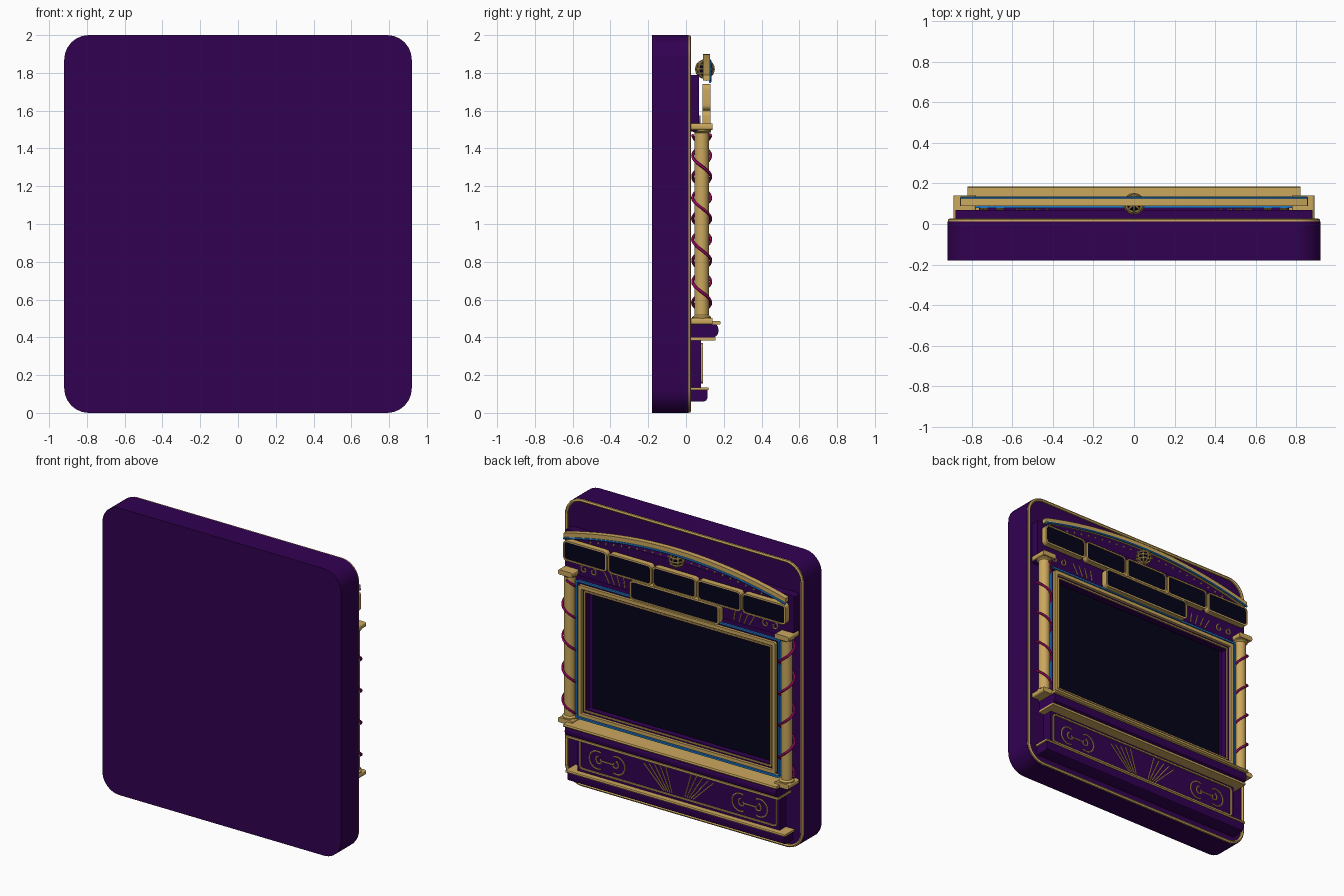
import bpy, bmesh, math
from math import sin, cos, pi

if "Cube" in bpy.data.objects:
    bpy.data.objects.remove(bpy.data.objects["Cube"])


def mat(name, r, g, b):
    m = bpy.data.materials.new(name)
    m.diffuse_color = (r, g, b, 1)
    m.use_nodes = True
    m.node_tree.nodes["Principled BSDF"].inputs["Base Color"].default_value = m.diffuse_color
    return m


PURPLE = mat("deep purple", 0.031, 0.0002, 0.083)
GOLD = mat("gold", 0.60, 0.39, 0.11)
NAVY = mat("screen navy", 0.0008, 0.0008, 0.010)
BLUE = mat("trim blue", 0.015, 0.2, 0.6)
MAGENTA = mat("vine magenta", 0.45, 0.004, 0.17)


def finish(name, bm, m):
    bmesh.ops.recalc_face_normals(bm, faces=bm.faces)
    me = bpy.data.meshes.new(name)
    bm.to_mesh(me)
    bm.free()
    me.materials.append(m)
    ob = bpy.data.objects.new(name, me)
    bpy.context.collection.objects.link(ob)
    bpy.ops.object.select_all(action='DESELECT')
    ob.select_set(True)
    bpy.context.view_layer.objects.active = ob
    bpy.ops.object.shade_smooth_by_angle(angle=math.radians(35))
    return ob


def rrect(x0, x1, z0, z1, r, n=6):
    """Rounded rectangle outline in the xz plane."""
    pts = []
    for cx, cz, a in ((x1 - r, z1 - r, 0), (x0 + r, z1 - r, 1), (x0 + r, z0 + r, 2), (x1 - r, z0 + r, 3)):
        for i in range(n + 1):
            t = (a + i / n) * pi / 2
            pts.append((cx + r * cos(t), cz + r * sin(t)))
    return pts


def prism(name, pts, y0, y1, m):
    """Outline in xz pushed through in y."""
    bm = bmesh.new()
    f = bm.faces.new([bm.verts.new((x, y0, z)) for x, z in pts])
    ex = bmesh.ops.extrude_face_region(bm, geom=[f])
    for v in ex['geom']:
        if isinstance(v, bmesh.types.BMVert):
            v.co.y = y1
    return finish(name, bm, m)


def plate(name, x0, x1, y0, y1, z0, z1, m, r=0.01):
    return prism(name, rrect(x0, x1, z0, z1, r), y0, y1, m)


def frame(name, x0, x1, z0, z1, w, y0, y1, m, r=0.02):
    """Rectangular ring of width w."""
    bm = bmesh.new()
    rings = []
    for pts, y in ((rrect(x0, x1, z0, z1, r), y0), (rrect(x0, x1, z0, z1, r), y1),
                   (rrect(x0 + w, x1 - w, z0 + w, z1 - w, max(r - w, .004)), y1),
                   (rrect(x0 + w, x1 - w, z0 + w, z1 - w, max(r - w, .004)), y0)):
        rings.append([bm.verts.new((x, y, z)) for x, z in pts])
    n = len(rings[0])
    for k in range(4):
        a, b = rings[k], rings[(k + 1) % 4]
        for i in range(n):
            bm.faces.new((a[i], a[(i + 1) % n], b[(i + 1) % n], b[i]))
    return finish(name, bm, m)


def tube(name, paths, rad, m, closed=False):
    """Round wire along one or more 3D paths."""
    cu = bpy.data.curves.new(name, 'CURVE')
    cu.dimensions = '3D'
    cu.bevel_depth = rad
    cu.bevel_resolution = 1
    cu.use_fill_caps = True
    for path in paths:
        sp = cu.splines.new('POLY')
        sp.points.add(len(path) - 1)
        for p, co in zip(sp.points, path):
            p.co = (*co, 1)
        sp.use_cyclic_u = closed
    cu.materials.append(m)
    ob = bpy.data.objects.new(name, cu)
    bpy.context.collection.objects.link(ob)
    bpy.ops.object.select_all(action='DESELECT')
    ob.select_set(True)
    bpy.context.view_layer.objects.active = ob
    bpy.ops.object.convert(target='MESH')
    bpy.ops.object.shade_smooth_by_angle(angle=math.radians(50))


def lathe(name, prof, cx, cy, m, n=24):
    """Profile of (radius, z) spun round a vertical axis."""
    bm = bmesh.new()
    rings = [[bm.verts.new((cx + r * cos(2 * pi * i / n), cy + r * sin(2 * pi * i / n), z))
              for i in range(n)] for r, z in prof]
    for a, b in zip(rings, rings[1:]):
        for i in range(n):
            bm.faces.new((a[i], a[(i + 1) % n], b[(i + 1) % n], b[i]))
    bm.faces.new(rings[0])
    bm.faces.new(rings[-1])
    return finish(name, bm, m)


def side_prism(name, pts, half, m):
    """Profile in yz stretched along x."""
    bm = bmesh.new()
    a, b = ([bm.verts.new((x, y, z)) for y, z in pts] for x in (-half, half))
    bm.faces.new(a)
    bm.faces.new(b)
    for i in range(len(pts)):
        j = (i + 1) % len(pts)
        bm.faces.new((a[i], a[j], b[j], b[i]))
    return finish(name, bm, m)


def arch(x, top=1.9):
    return top - 0.115 * (x / 0.87) ** 2


# Main cabinet slab with gold piping round its display face
plate("cabinet_body", -.92, .92, -.18, .012, 0, 2, PURPLE, .13)
tube("face_piping", [[(x, .016, z) for x, z in rrect(-.909, .909, .011, 1.989, .122, 8)]], .011, GOLD, True)

# Header panel, gold arch and blue light strip
plate("header_panel", -.88, .88, .01, .07, 1.49, 1.79, PURPLE)
ax = [-.855 + 1.71 * i / 40 for i in range(41)]
prism("gold_arch", [(x, arch(x)) for x in ax] + [(x, arch(x) - .03) for x in reversed(ax)], .09, .126, GOLD)
tube("arch_light", [[(x, .128, arch(x) - .036) for x in ax]], .007, BLUE)

# Bead row beneath the arch
bm = bmesh.new()
for i in range(-11, 12):
    if abs(i) > 0:
        g = bmesh.ops.create_icosphere(bm, subdivisions=1, radius=.009)
        bmesh.ops.translate(bm, verts=g['verts'], vec=(i * .06, .11, arch(i * .06) - .068))
finish("arch_beads", bm, GOLD)

# Globe emblem: dark core inside a gold cage
bm = bmesh.new()
bmesh.ops.create_uvsphere(bm, u_segments=16, v_segments=10, radius=.042)
bmesh.ops.translate(bm, verts=bm.verts, vec=(0, .1, 1.82))
finish("emblem_core", bm, NAVY)
hoops = []
for k in range(4):
    a = k * pi / 4
    hoops.append([(.047 * cos(t) * cos(a), .1 + .047 * cos(t) * sin(a), 1.82 + .047 * sin(t))
                  for t in (2 * pi * i / 20 for i in range(20))])
for h in (-.024, 0, .024):
    r = math.sqrt(.047 ** 2 - h * h)
    hoops.append([(r * cos(t), .1 + r * sin(t), 1.82 + h) for t in (2 * pi * i / 20 for i in range(20))])
tube("emblem_cage", hoops, .006, GOLD, True)

# Small header screens and the wide one beneath
slots = [(.345 * i - .168, .345 * i + .168, 1.602, 1.742) for i in range(-2, 3)] + [(-.345, .345, 1.465, 1.6)]
for x0, x1, z0, z1 in slots:
    plate("header_screen", x0 + .004, x1 - .004, .09, .124, z0 + .004, z1 - .004, NAVY, .024)
    frame("header_screen_frame", x0, x1, z0, z1, .01, .088, .13, GOLD, .028)

# Main screen, recessed behind a stepped frame
plate("main_screen", -.705, .705, .01, .024, .555, 1.415, NAVY)
frame("screen_bezel", -.765, .765, .525, 1.45, .058, .045, .085, PURPLE)
frame("screen_outer_frame", -.76, .76, .53, 1.445, .024, .05, .105, GOLD, .012)
frame("screen_inner_frame", -.724, .724, .566, 1.409, .01, .05, .093, GOLD, .01)
frame("screen_light", -.787, .787, .505, 1.47, .012, .08, .096, BLUE, .015)

# Columns with square caps and mirrored climbing vines
for s, side in ((1, "left"), (-1, "right")):
    cx, cy = s * .835, .083
    lathe(side + "_column", [(.038, .48), (.038, 1.52)], cx, cy, GOLD)
    for z, d in ((.465, 1), (1.535, -1)):
        zs = sorted((z + d * .003, z + d * .037))
        plate(side + "_column_cap", cx - .055, cx + .055, .024, .14, zs[0], zs[1], GOLD, .012)
        lathe(side + "_column_collar", [(.05, z + d * .03), (.05, z + d * .043), (.038, z + d * .052)], cx, cy, GOLD)
    n = 110
    vine = []
    for i in range(n + 1):
        z = .53 + .94 * i / n
        t = -(z - .64) / .222 * 2 * pi
        vine.append((cx + .048 * cos(t), cy + s * .048 * sin(t), z))
    tube(side + "_vine", [vine], .008, MAGENTA)

# Control shelf
side_prism("shelf_top", [(.01, .468), (.18, .468), (.184, .476), (.18, .486), (.01, .486)], .82, GOLD)
side_prism("shelf_body", [(.01, .4), (.15, .4), (.165, .41), (.172, .43), (.17, .455), (.16, .468), (.01, .468)],
           .815, PURPLE)
side_prism("shelf_lower_trim", [(.01, .384), (.155, .384), (.155, .398), (.01, .398)], .82, GOLD)

# Lower apron panel with gold border
plate("apron_panel", -.78, .78, .01, .08, .13, .385, PURPLE)
frame("apron_border", -.762, .762, .155, .37, .01, .078, .09, GOLD, .025)

# Bottom tray
side_prism("tray_body", [(.01, .06), (.095, .06), (.108, .066), (.114, .08), (.114, .12), (.01, .12)], .835, PURPLE)
side_prism("tray_top", [(.01, .12), (.118, .12), (.122, .127), (.118, .135), (.01, .135)], .845, GOLD)


def curl(cx, cz, y, r, s):
    """Spiral scroll opening towards side s."""
    return [(cx + s * r * (.25 + .75 * k / 20) * cos(k * .4 + 2), y,
             cz + r * (.25 + .75 * k / 20) * sin(k * .4 + 2)) for k in range(15)]


# Mirrored ornaments: scrolls and line fans
for s in (1, -1):
    arcs = [[(s * (.55 + d * (.075 + .062 * cos(t))), .083, .25 + .062 * sin(t))
             for t in (-2.0 + 4.0 * k / 14 for k in range(15))] for d in (1, -1)]
    curls = [curl(s * (.55 + d * .06), .25, .083, .04, s * d) for d in (1, -1)]
    bar = [(s * .5, .083, .25), (s * .6, .083, .25)]
    tube("apron_scroll", arcs + curls + [bar], .005, GOLD)
    fan = [[(s * (.05 + .016 * k), .083, .175), (s * (.1 + .042 * k), .083, .35 - .006 * k)] for k in range(5)]
    tube("apron_fan", fan, .004, GOLD)
    small = [[(s * (.42 + .04 * k), .073, 1.5), (s * (.43 + .05 * k), .073, 1.57)] for k in range(4)]
    tube("header_fan", small, .004, GOLD)
    tube("header_scroll", [curl(s * (.7 + d * .035), 1.545, .073, .034, s * d) for d in (1, -1)], .005, GOLD)
